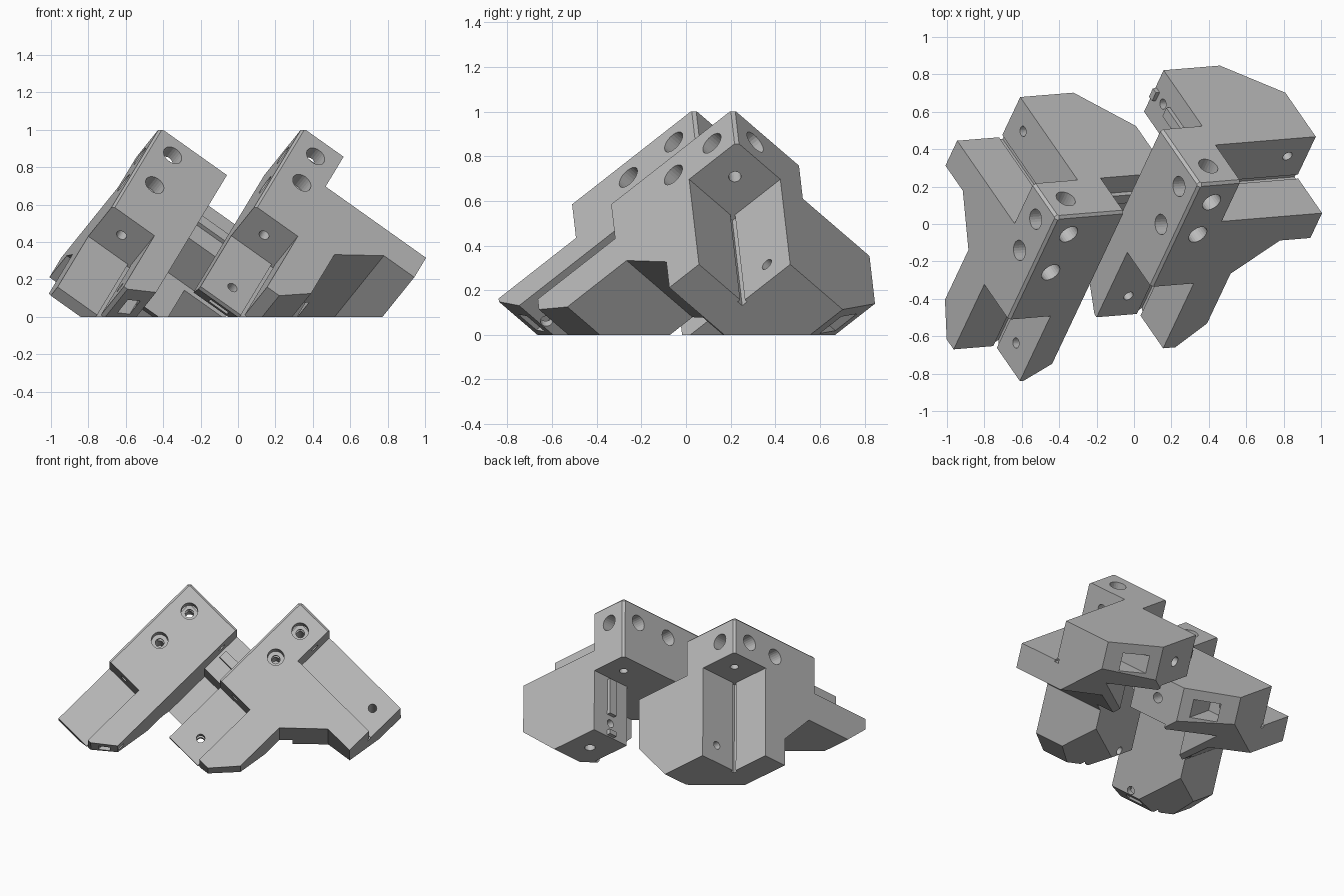
import bpy, bmesh, math
from mathutils import Vector, Matrix

if "Cube" in bpy.data.objects:
    bpy.data.objects.remove(bpy.data.objects["Cube"])

plastic = bpy.data.materials.new("grey_plastic")
plastic.diffuse_color = (0.5, 0.5, 0.5, 1)
plastic.use_nodes = True
plastic.node_tree.nodes["Principled BSDF"].inputs["Base Color"].default_value = plastic.diffuse_color

# Local frame: U, V, W run down the three edges of a cube corner from its apex
U, V, W = 0, 1, 2
APEX_Z = 1.02


def make(name, bm):
    bmesh.ops.recalc_face_normals(bm, faces=bm.faces)
    me = bpy.data.meshes.new(name)
    bm.to_mesh(me)
    bm.free()
    ob = bpy.data.objects.new(name, me)
    bpy.context.collection.objects.link(ob)
    return ob


def prism(a, b, pts, lo, hi):
    """Polygon in axes a, b extruded along the remaining axis."""
    c = 3 - a - b
    bm = bmesh.new()
    rings = []
    for h in (lo, hi):
        ring = []
        for p, q in pts:
            co = [0, 0, 0]
            co[a], co[b], co[c] = p, q, h
            ring.append(bm.verts.new(co))
        rings.append(ring)
    n = len(pts)
    bm.faces.new(rings[0])
    bm.faces.new(rings[1])
    for i in range(n):
        j = (i + 1) % n
        bm.faces.new((rings[0][i], rings[0][j], rings[1][j], rings[1][i]))
    return make("prism", bm)


def box(u0, u1, v0, v1, w0, w1):
    return prism(U, V, [(u0, v0), (u1, v0), (u1, v1), (u0, v1)], w0, w1)


def cyl(axis, p, q, r, lo, hi):
    """Round hole along an axis; p, q are the other two coordinates in order."""
    a, b = [k for k in range(3) if k != axis]
    ring = [(p + r * math.cos(t * math.pi / 12), q + r * math.sin(t * math.pi / 12))
            for t in range(24)]
    return prism(a, b, ring, lo, hi)


def halfspace(n, d):
    """Big block filling n.p > d."""
    n = Vector(n).normalized()
    bm = bmesh.new()
    bmesh.ops.create_cube(bm, size=6)
    m = Matrix.Translation(n * (d + 3)) @ n.to_track_quat('Z', 'Y').to_matrix().to_4x4()
    bmesh.ops.transform(bm, matrix=m, verts=bm.verts)
    return make("halfspace", bm)


def boolean(ob, other, op='DIFFERENCE'):
    mod = ob.modifiers.new("b", 'BOOLEAN')
    mod.operation, mod.solver, mod.object = op, 'EXACT', other
    dg = bpy.context.evaluated_depsgraph_get()
    dg.update()
    me = bpy.data.meshes.new_from_object(ob.evaluated_get(dg))
    ob.modifiers.clear()
    ob.data = me
    bpy.data.objects.remove(other)


# Body: gusset plate, second thick gusset and leg bar
body = prism(U, V, [(0, 0), (.93, 0), (.93, .47), (.73, .47), (.5, .69), (.5, 1.05),
                    (.36, 1.21), (0, 1.21)], 0, .62)
boolean(body, prism(U, W, [(0, 0), (.93, 0), (.93, .64), (.64, .885), (0, .885)], 0, .34), 'UNION')

cutters = [
    # sockets for the three square rails
    box(.27, 2, -1, .29, -1, .29),
    box(-1, .28, .74, 2, -1, .275),
    box(-1, .27, -1, 2, .44, 2),
    # hollow under the gusset plate, behind the leg
    box(-1, .56, .3, 2, .44, 2),
    # relief grooves in the socket corners
    box(.27, 2, .275, .305, .275, .305),
    box(.265, .295, .74, 2, .26, .29),
    # leg end chamfer
    prism(V, W, [(1.21, .3), (1.1, .44), (1.1, .8), (1.4, .8), (1.4, .3)], -.5, .3),
    # nut pockets
    box(.70, .84, .07, .2, .62, 1.2),
    box(.09, .21, 1.0, 1.5, .34, .40),
    # screw holes in the socket walls
    cyl(W, .8, .13, .028, .2, .7),
    cyl(W, .15, 1.07, .028, .2, .6),
    cyl(W, .46, .15, .035, .76, 1),
    cyl(U, .15, .78, .028, .2, .42),
]
# counterbored screw holes near the apex: axis, two coordinates, through depth
for axis, p, q, depth in ((V, .135, .135, .8), (W, .14, .14, .6), (U, .135, .135, .5),
                          (W, .15, .375, .3), (U, .41, .135, .35)):
    cutters.append(cyl(axis, p, q, .055, -.2, .09))
    cutters.append(cyl(axis, p, q, .028, -.2, depth))
# chamfers on the three apex edges, flat top and flat foot
for n in ((-1, -1, 0), (0, -1, -1), (-1, 0, -1)):
    cutters.append(halfspace(n, -.01))
cutters.append(halfspace((-1, -1, -1), 1.0 - APEX_Z))
cutters.append(halfspace((1, 1, 1), APEX_Z))
for c in cutters:
    boolean(body, c)

# Tongue along the open rail wall, split around its screw hole
tongues = [box(.245, .28, .12, .18, .46, .72), box(.245, .28, .12, .18, .84, .875)]
for t in tongues:
    boolean(body, t, 'UNION')


def place(name, apex, turn, mirrored):
    """Stand a copy on its corner; the mirrored one swaps the U and W edges."""
    k = math.sqrt(2 / 3)
    e = [Vector((k * math.cos(math.radians(d + turn)), k * math.sin(math.radians(d + turn)),
                 -1 / math.sqrt(3))) for d in (0, 240, 120)]
    if mirrored:
        e.reverse()
    bm = bmesh.new()
    bm.from_mesh(body.data)
    for v in bm.verts:
        v.co = Vector(apex) + e[0] * v.co.x + e[1] * v.co.y + e[2] * v.co.z
    if mirrored:
        bmesh.ops.reverse_faces(bm, faces=bm.faces)
    me = bpy.data.meshes.new(name)
    bm.to_mesh(me)
    bm.free()
    me.materials.clear()
    me.materials.append(plastic)
    for p in me.polygons:
        p.material_index = 0
        p.use_smooth = False
    ob = bpy.data.objects.new(name, me)
    bpy.context.collection.objects.link(ob)


place("right_corner_bracket", (.35, .21, APEX_Z), 4.7, False)
place("left_corner_bracket", (-.412, .035, APEX_Z), 4.7, True)
bpy.data.objects.remove(body)
